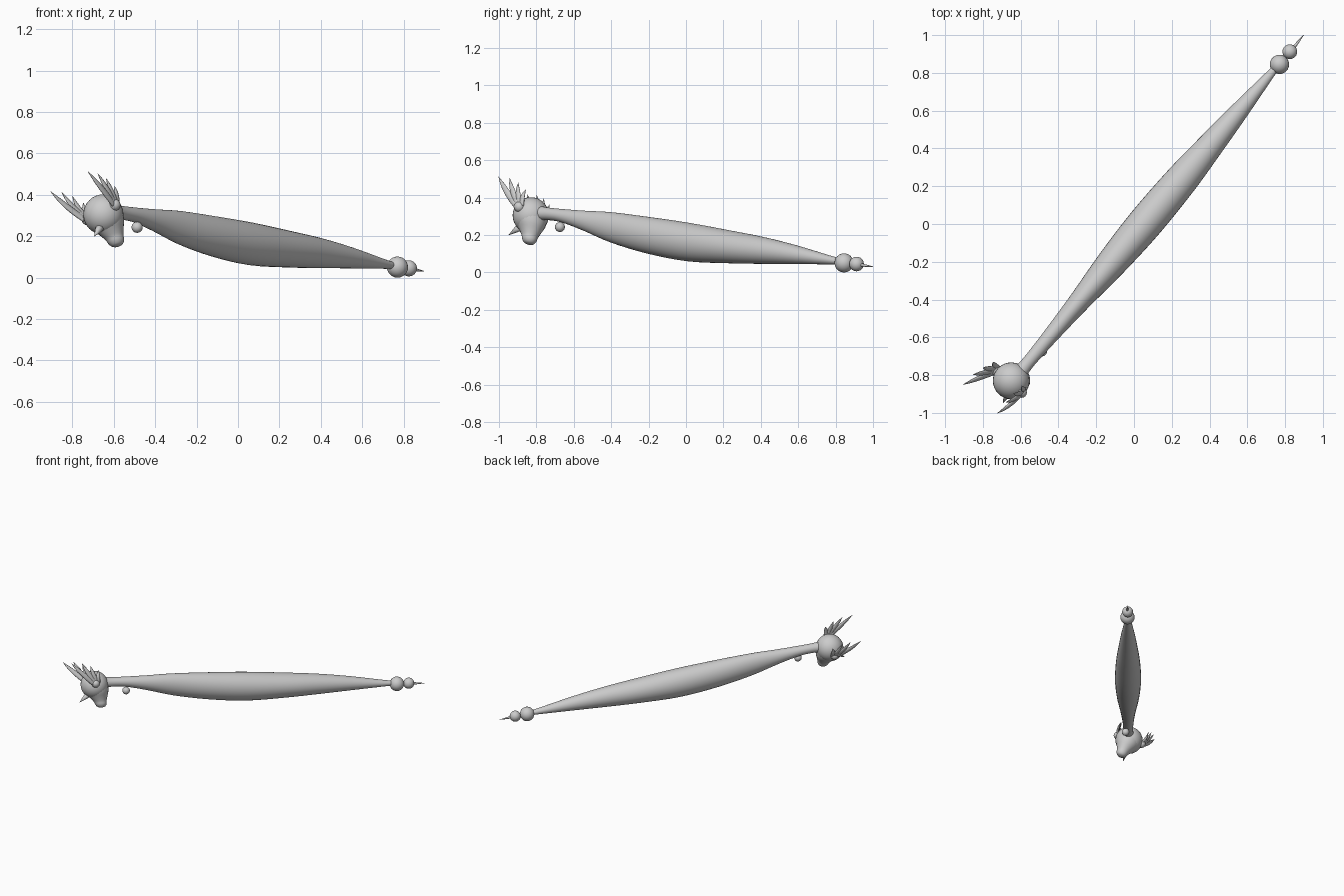
import bpy, bmesh, math
from mathutils import Vector

if "Cube" in bpy.data.objects:
    bpy.data.objects.remove(bpy.data.objects["Cube"])

grey = bpy.data.materials.new("plain_grey")
grey.diffuse_color = (0.6, 0.6, 0.6, 1)
grey.use_nodes = True
grey.node_tree.nodes["Principled BSDF"].inputs["Base Color"].default_value = grey.diffuse_color

# Directions: body runs diagonally, the head is rolled about that axis
UPZ = Vector((0, 0, 1))
FWD = Vector((-0.643, -0.766, 0))
SIDE = Vector((0.766, -0.643, 0))
ROLL = math.radians(22)
LAT = SIDE * math.cos(ROLL) + UPZ * math.sin(ROLL)
TOP = UPZ * math.cos(ROLL) - SIDE * math.sin(ROLL)
HEAD = Vector((-0.65, -0.83, 0.305))


def head_point(l, f, u):
    return HEAD + LAT * l + FWD * f + TOP * u


def finish(bm, name):
    bmesh.ops.recalc_face_normals(bm, faces=bm.faces)
    for f in bm.faces:
        f.smooth = True
    me = bpy.data.meshes.new(name)
    bm.to_mesh(me)
    bm.free()
    me.materials.append(grey)
    ob = bpy.data.objects.new(name, me)
    bpy.context.collection.objects.link(ob)
    return ob


def ball(name, centre, r, seg=24):
    bm = bmesh.new()
    bmesh.ops.create_uvsphere(bm, u_segments=seg, v_segments=seg // 2, radius=r)
    bmesh.ops.translate(bm, vec=centre, verts=bm.verts)
    return finish(bm, name)


def smooth_rows(rows, steps):
    """Catmull-Rom interpolation of rows of numbers."""
    rows = [Vector(r) for r in rows]
    out = []
    for i in range(len(rows) - 1):
        p0, p1 = rows[max(i - 1, 0)], rows[i]
        p2, p3 = rows[i + 1], rows[min(i + 2, len(rows) - 1)]
        for k in range(steps):
            t = k / steps
            out.append(0.5 * (2 * p1 + (p2 - p0) * t + (2 * p0 - 5 * p1 + 4 * p2 - p3) * t * t
                              + (3 * p1 - p0 - 3 * p2 + p3) * t ** 3))
    return out + [rows[-1]]


def loft(name, rings, seg=24):
    """Rings are (centre, axis_a, axis_b) with axes scaled to the radii."""
    bm = bmesh.new()
    loops = []
    for c, a, b in rings:
        loops.append([bm.verts.new(c + a * math.cos(2 * math.pi * k / seg)
                                   + b * math.sin(2 * math.pi * k / seg)) for k in range(seg)])
    for p, q in zip(loops, loops[1:]):
        for k in range(seg):
            bm.faces.new((p[k], p[(k + 1) % seg], q[(k + 1) % seg], q[k]))
    bm.faces.new(loops[0])
    bm.faces.new(loops[-1])
    return finish(bm, name)


# Long body: x, centre height, vertical radius, sideways radius
body = [(-0.62, 0.318, 0.042, 0.045), (-0.57, 0.314, 0.034, 0.035), (-0.50, 0.303, 0.036, 0.037),
        (-0.40, 0.276, 0.054, 0.045), (-0.28, 0.241, 0.081, 0.058), (-0.12, 0.200, 0.098, 0.080),
        (0.06, 0.1635, 0.1035, 0.093), (0.25, 0.137, 0.088, 0.087), (0.40, 0.118, 0.072, 0.070),
        (0.55, 0.095, 0.050, 0.050), (0.70, 0.067, 0.024, 0.026), (0.77, 0.055, 0.013, 0.015)]
loft("body", [(Vector((x, -0.78 + (x + 0.6) * 1.19, z)), SIDE * w, UPZ * h)
              for x, z, h, w in (list(r) for r in smooth_rows([Vector(b) for b in body], 4))], 32)

# Tail beads, tail spike and throat bead
ball("tail_bead_large", Vector((0.77, 0.845, 0.051)), 0.051)
ball("tail_bead_small", Vector((0.825, 0.912, 0.045)), 0.039)
ball("throat_bead", Vector((-0.487, -0.674, 0.243)), 0.027, 16)
spike_a, spike_b = Vector((0.83, 0.915, 0.043)), Vector((0.898, 1.0, 0.031))
loft("tail_spike", [(spike_a.lerp(spike_b, t), SIDE * r, UPZ * r)
                    for t, r in ((0, 0.011), (0.5, 0.007), (1, 0.001))], 10)

# Head and drooping snout: height, forward offset, radius across, radius front to back
ball("head", HEAD, 0.097, 32)
snout = [(0.0, -0.004, 0.092, 0.092), (-0.05, -0.012, 0.080, 0.083), (-0.09, -0.022, 0.058, 0.062),
         (-0.12, -0.030, 0.044, 0.046), (-0.142, -0.034, 0.039, 0.040),
         (-0.160, -0.036, 0.026, 0.027), (-0.167, -0.037, 0.004, 0.004)]
loft("snout", [(head_point(0, f, u), LAT * a, FWD * b)
               for u, f, a, b in (list(r) for r in smooth_rows(snout, 3))])

# Forehead horn
horn_a, horn_b = head_point(0, 0.045, -0.06), head_point(0, 0.118, -0.113)
horn_up = (horn_b - horn_a).cross(LAT).normalized()
loft("horn", [(horn_a.lerp(horn_b, t), LAT * r, horn_up * r)
              for t, r in ((0, 0.024), (0.5, 0.014), (1, 0.001))], 12)

# Feathered ear wings: tip sideways, forward, up, and thickness of each feather
feathers = [(0.127, 0.180, 0.172, 0.021), (0.122, 0.105, 0.166, 0.020),
            (0.114, 0.043, 0.143, 0.019), (0.106, -0.015, 0.105, 0.018)]
for s, label in ((1, "left"), (-1, "right")):
    ball(label + "_ear_base", head_point(s * 0.092, 0.012, 0.012), 0.029, 16)
    for n, (l, f, u, r) in enumerate(feathers):
        start = head_point(s * 0.096, 0.016 - 0.008 * n, 0.004 + 0.004 * n)
        tip = head_point(s * l, f, u)
        bend = start.lerp(tip, 0.5) + LAT * s * 0.012 + FWD * 0.010
        rings = []
        for k in range(11):
            t = k / 10
            c = start * (1 - t) ** 2 + bend * 2 * t * (1 - t) + tip * t * t
            d = ((bend - start) * (1 - t) + (tip - bend) * t).normalized()
            across = d.cross(LAT).normalized()
            w = r * max(0.04, (1 - t ** 2.2) * (0.75 + 0.5 * t))
            rings.append((c, across.cross(d) * w * 0.55, across * w))
        loft(f"{label}_ear_feather_{n + 1}", rings, 12)
